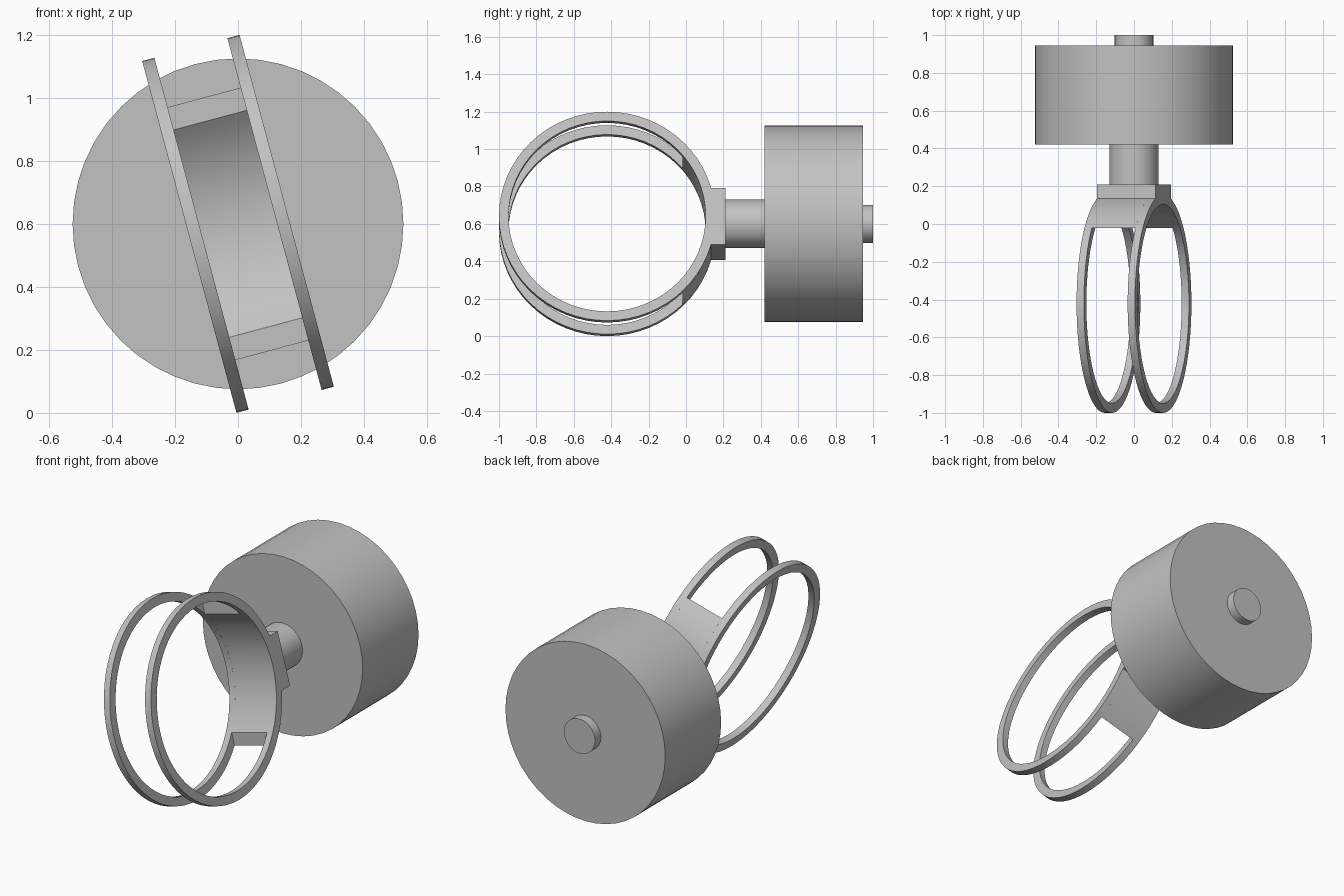
import bpy, bmesh, math
from mathutils import Matrix, Vector

if "Cube" in bpy.data.objects:
    bpy.data.objects.remove(bpy.data.objects["Cube"], do_unlink=True)

AXIS_Z = 0.6          # height of the common axis
RING_Y = -0.422       # ring centre
OUTER, INNER = 0.578, 0.527
TILT = Matrix.Translation((0, 0, AXIS_Z)) @ Matrix.Rotation(math.radians(-15), 4, "Y")

grey = bpy.data.materials.new("plain grey")
grey.use_nodes = True
colour = (0.54, 0.54, 0.54, 1)
grey.diffuse_color = colour
grey.node_tree.nodes["Principled BSDF"].inputs["Base Color"].default_value = colour


def finish(name, bm, matrix):
    bmesh.ops.recalc_face_normals(bm, faces=bm.faces)
    bm.transform(matrix)
    mesh = bpy.data.meshes.new(name)
    bm.to_mesh(mesh)
    bm.free()
    mesh.materials.append(grey)
    obj = bpy.data.objects.new(name, mesh)
    bpy.context.collection.objects.link(obj)
    bpy.ops.object.select_all(action="DESELECT")
    obj.select_set(True)
    bpy.context.view_layer.objects.active = obj
    bpy.ops.object.shade_smooth_by_angle(angle=math.radians(30))


def cylinder(name, radius, y0, y1):
    bm = bmesh.new()
    bmesh.ops.create_cone(bm, cap_ends=True, segments=48, radius1=radius,
                          radius2=radius, depth=y1 - y0)
    finish(name, bm, Matrix.Translation((0, (y0 + y1) / 2, AXIS_Z))
           @ Matrix.Rotation(math.pi / 2, 4, "X"))


def hoop(name, x0, x1, steps, cut=None):
    """Rectangular section swept round the ring; cut keeps only the back, y > cut."""
    bm = bmesh.new()
    sections = []
    for i in range(steps if cut is None else steps + 1):
        section = []
        for x, r in ((x0, INNER), (x1, INNER), (x1, OUTER), (x0, OUTER)):
            half = math.pi if cut is None else math.acos((cut - RING_Y) / r)
            a = half * (2 * i / steps - 1)
            section.append(bm.verts.new((x, RING_Y + r * math.cos(a), r * math.sin(a))))
        sections.append(section)
    pairs = list(zip(sections, sections[1:]))
    if cut is None:
        pairs.append((sections[-1], sections[0]))
    else:
        bm.faces.new(sections[0])
        bm.faces.new(sections[-1])
    for a, b in pairs:
        for k in range(4):
            n = (k + 1) % 4
            bm.faces.new((a[k], a[n], b[n], b[k]))
    finish(name, bm, TILT)


# Tilted pair of rings joined by a curved band at the back
hoop("right_ring", -0.16, -0.12, 64)
hoop("left_ring", 0.12, 0.16, 64)
hoop("joining_band", -0.12, 0.12, 20, cut=-0.02)

# Square mounting block, tilted with the rings
bm = bmesh.new()
bmesh.ops.create_cube(bm, size=1)
bm.transform(Matrix.Translation((0, 0.1625, 0)) @ Matrix.Diagonal((0.32, 0.095, 0.312, 1)))
finish("mounting_block", bm, TILT)

# Shaft, drum and rear axle stub
cylinder("shaft", 0.13, 0.2, 0.43)
cylinder("drum", 0.525, 0.42, 0.945)
cylinder("axle_stub", 0.102, 0.94, 1.0)
